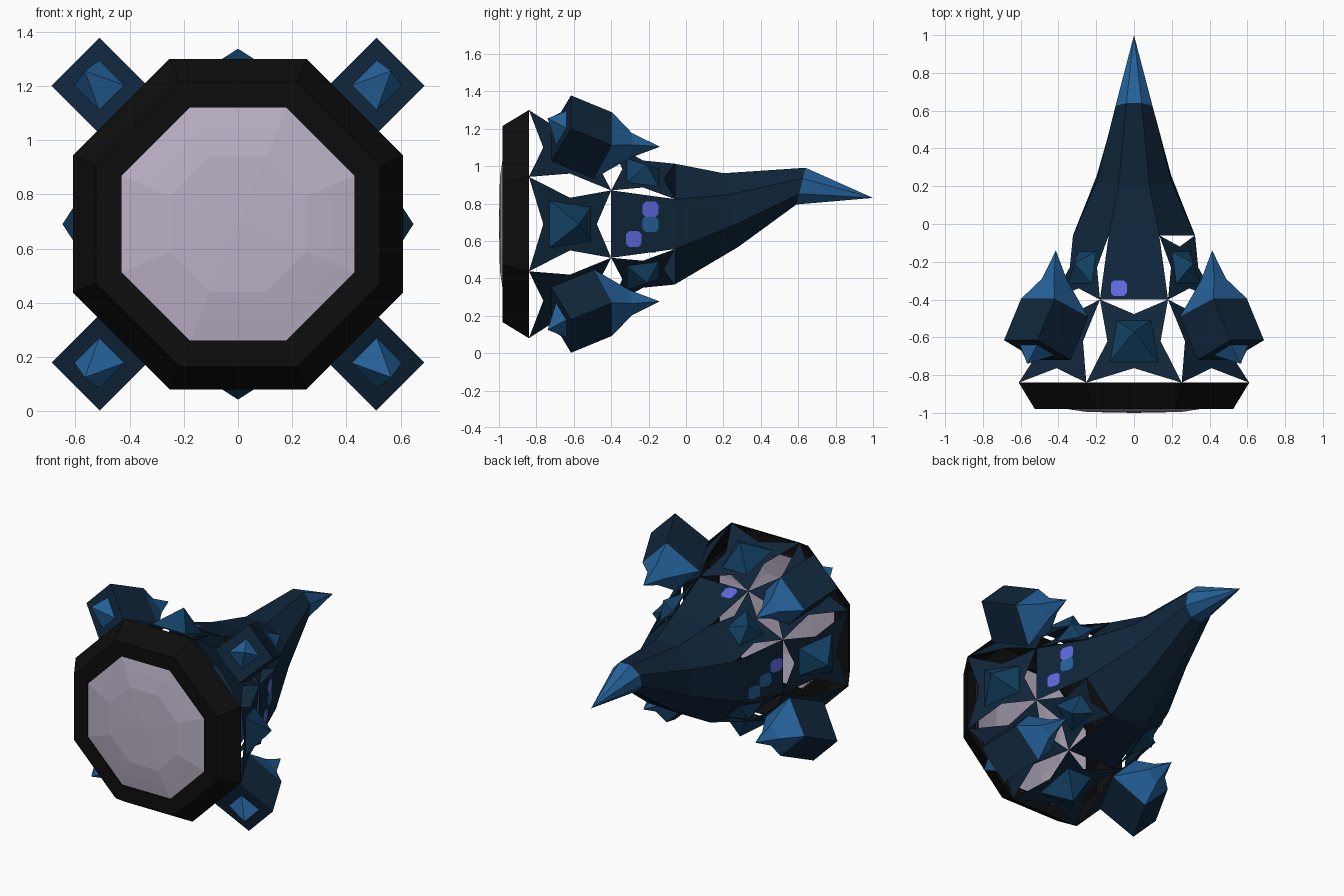
import bpy, bmesh
from math import sin, cos, pi, radians, tan
from mathutils import Vector

cube = bpy.data.objects.get("Cube")
if cube:
    bpy.data.objects.remove(cube, do_unlink=True)

AXIS_Z = 0.69
HALF = tan(pi / 8)          # half side of an octagon with apothem 1


def material(name, rgb):
    m = bpy.data.materials.new(name)
    m.use_nodes = True
    m.diffuse_color = (*rgb, 1)
    bsdf = m.node_tree.nodes["Principled BSDF"]
    bsdf.inputs["Base Color"].default_value = (*rgb, 1)
    bsdf.inputs["Roughness"].default_value = 0.8
    return m


NAVY = material("dark navy", (0.005, 0.019, 0.043))
TEAL = material("deep blue", (0.006, 0.052, 0.125))
BLUE = material("bright blue", (0.018, 0.12, 0.32))
VIOLET = material("violet blue", (0.11, 0.14, 0.72))
BLACK = material("black", (0.004, 0.004, 0.004))
LENS = material("pale lilac", (0.5, 0.44, 0.56))


def at(angle, r, s, y):
    """Point at distance r along a side's direction, s across it, y along the axis."""
    a = radians(angle)
    return Vector((r * cos(a) - s * sin(a), y, AXIS_Z + r * sin(a) + s * cos(a)))


def make(name, verts, faces, mat, closed=False):
    bm = bmesh.new()
    vs = [bm.verts.new(v) for v in verts]
    for f in faces:
        bm.faces.new([vs[i] for i in f])
    bm.normal_update()
    if closed:
        bmesh.ops.recalc_face_normals(bm, faces=bm.faces)
    else:
        for f in bm.faces:
            c = f.calc_center_median()
            if f.normal.dot(c - Vector((0, c.y, AXIS_Z))) < 0:
                f.normal_flip()
    me = bpy.data.meshes.new(name)
    bm.to_mesh(me)
    bm.free()
    me.materials.append(mat)
    ob = bpy.data.objects.new(name, me)
    bpy.context.collection.objects.link(ob)
    return ob


def octagon(y, apothem, z=AXIS_Z, shear=0.0):
    """Octagon with flat sides facing the four main directions."""
    r = apothem / cos(pi / 8)
    pts = []
    for k in range(8):
        a = pi / 8 + k * pi / 4
        dz = r * sin(a)
        pts.append(Vector((r * cos(a), y + shear * dz, z + dz)))
    return pts


def loft(name, rings, mat, tip=None):
    verts = [v for ring in rings for v in ring]
    faces = [(8 * j + k, 8 * j + (k + 1) % 8, 8 * j + 8 + (k + 1) % 8, 8 * j + 8 + k)
             for j in range(len(rings) - 1) for k in range(8)]
    if tip is not None:
        verts.append(Vector(tip))
        base = 8 * (len(rings) - 1)
        faces += [(base + k, base + (k + 1) % 8, len(verts) - 1) for k in range(8)]
    return make(name, verts, faces, mat)


# Dish rim and lens
loft("dish_rim", [octagon(-0.84, 0.61), octagon(-0.98, 0.525),
                  octagon(-0.975, 0.43), octagon(-0.95, 0.43)], BLACK)
loft("lens", [octagon(-0.965, 0.435), octagon(-0.98, 0.35), octagon(-0.995, 0.25)],
     LENS, (0, -1, AXIS_Z))

# Tapering tail and its bright cap
tail_end = octagon(0.615, 0.098, 0.893, 0.25)
loft("tail", [octagon(-0.06, 0.323), octagon(0.24, 0.197, 0.765, -0.2), tail_end], NAVY)
loft("tail_cap", [tail_end], BLUE, (0, 1, 0.83))

# Plates between the hull rings, given as (y, apothem)
WIDE, MIDDLE, NARROW = (-0.84, 0.61), (-0.40, 0.435), (-0.06, 0.323)


def corners(angle, front, back):
    return [at(angle, a, s * a * HALF, y)
            for (y, a), s in ((front, -1), (front, 1), (back, 1), (back, -1))]


def pinched_plate(name, angle, front, back, pinch):
    """Plate whose edge midpoints are drawn toward its centre."""
    cs = corners(angle, front, back)
    mid = sum(cs, Vector()) / 4
    rim = []
    for i in range(4):
        rim.append(cs[i])
        rim.append(((cs[i] + cs[(i + 1) % 4]) / 2).lerp(mid, pinch[i]))
    make(name, rim + [mid], [(i, (i + 1) % 8, 8) for i in range(8)], NAVY)


def spike(name, base, height, mat):
    """Four-sided pyramid on a quad, pointing away from the hull axis."""
    mid = sum(base, Vector()) / 4
    n = (base[1] - base[0]).cross(base[3] - base[0]).normalized()
    if n.dot(mid - Vector((0, mid.y, AXIS_Z))) < 0:
        n = -n
    make(name, base + [mid + n * height], [(i, (i + 1) % 4, 4) for i in range(4)], mat)


def plate_spike(name, angle, front, back, height):
    cs = corners(angle, front, back)
    mid = sum(cs, Vector()) / 4
    spike(name, [c.lerp(mid, 0.5) for c in cs], height, TEAL)


for angle, label in ((0, "left"), (90, "top"), (180, "right"), (270, "bottom")):
    pinched_plate(label + "_front_plate", angle, WIDE, MIDDLE, [0.35] * 4)
    plate_spike(label + "_spike", angle, WIDE, MIDDLE, 0.135)
    make(label + "_rear_plate", corners(angle, MIDDLE, NARROW), [(0, 1, 2, 3)], NAVY)


def section(angle, profile, half):
    """Quad across a diagonal side from two (r, y) points."""
    (r0, y0), (r1, y1) = profile
    return [at(angle, r0, -half, y0), at(angle, r0, half, y0),
            at(angle, r1, half, y1), at(angle, r1, -half, y1)]


SIDES = [(i, (i + 1) % 4, 4 + (i + 1) % 4, 4 + i) for i in range(4)]

for angle, label in ((45, "upper_left"), (135, "upper_right"),
                     (225, "lower_right"), (315, "lower_left")):
    pinched_plate(label + "_front_plate", angle, WIDE, MIDDLE, [0.35] * 4)
    rear_pinch = 0.35 if "left" in label else 0.0
    pinched_plate(label + "_rear_plate", angle, MIDDLE, NARROW,
                  [0.35, 0.35, rear_pinch, 0.35])
    plate_spike(label + "_small_spike", angle, MIDDLE, NARROW, 0.07)

    # Tilted box pod
    front = section(angle, ((0.848, -0.615), (0.60, -0.72)), 0.125)
    back = section(angle, ((0.72, -0.395), (0.47, -0.49)), 0.125)
    make(label + "_pod", front + back, SIDES + [(3, 2, 1, 0), (4, 5, 6, 7)], NAVY, True)

    # Bent horn behind the pod
    neck = section(angle, ((0.645, -0.29), (0.545, -0.30)), 0.045)
    tip = at(angle, 0.585, 0, -0.14)
    make(label + "_horn", back + neck + [tip],
         SIDES + [(4 + i, 4 + (i + 1) % 4, 8) for i in range(4)] + [(3, 2, 1, 0)],
         BLUE, True)

    # Small point ahead of the pod
    nose = section(angle, ((0.79, -0.64), (0.66, -0.695)), 0.065)
    make(label + "_pod_point", nose + [at(angle, 0.80, 0, -0.74)],
         [(i, (i + 1) % 4, 4) for i in range(4)] + [(3, 2, 1, 0)], BLUE, True)


# Rounded windows on the rear plates
def window(name, angle, y, s, mat, size=0.042):
    slope = (NARROW[1] - MIDDLE[1]) / (NARROW[0] - MIDDLE[0])
    pts = []
    for u, v in ((-1, -.6), (-.6, -1), (.6, -1), (1, -.6),
                 (1, .6), (.6, 1), (-.6, 1), (-1, .6)):
        yy = y + u * size
        r = MIDDLE[1] + slope * (yy - MIDDLE[0]) + 0.005
        pts.append(at(angle, r, s + v * size, yy))
    make(name, pts, [tuple(range(8))], mat)


window("left_window_upper", 0, -0.19, 0.08, VIOLET)
window("left_window_middle", 0, -0.19, 0.0, BLUE)
window("left_window_lower", 0, -0.28, -0.08, VIOLET)
window("right_window_upper", 180, -0.35, -0.025, VIOLET)
window("right_window_middle", 180, -0.27, 0.05, BLUE)
window("right_window_lower", 180, -0.19, 0.11, BLUE)
window("top_window", 90, -0.34, 0.08, VIOLET)
